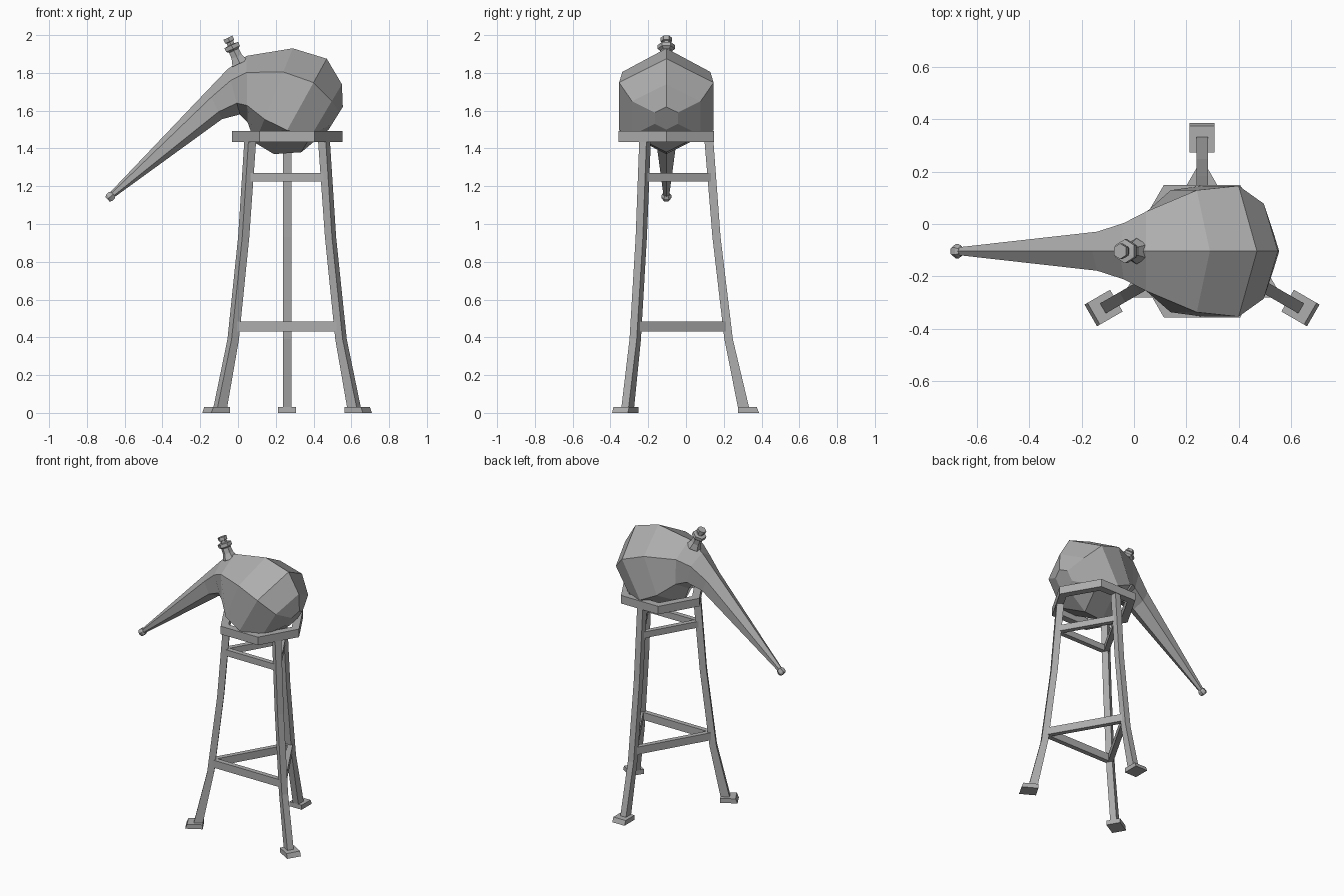
import bpy, bmesh
from math import sin, cos, pi, radians
from mathutils import Vector, Matrix

if "Cube" in bpy.data.objects:
    bpy.data.objects.remove(bpy.data.objects["Cube"])

CX, CY = 0.26, -0.104   # tripod axis

grey = bpy.data.materials.new("metal_grey")
grey.use_nodes = True
COLOUR = (0.42, 0.42, 0.42, 1)
grey.diffuse_color = COLOUR
grey.node_tree.nodes["Principled BSDF"].inputs["Base Color"].default_value = COLOUR


def finish(name, bm, matrix=Matrix()):
    bmesh.ops.recalc_face_normals(bm, faces=bm.faces)
    mesh = bpy.data.meshes.new(name)
    bm.to_mesh(mesh)
    bm.free()
    mesh.transform(matrix)
    mesh.materials.append(grey)
    obj = bpy.data.objects.new(name, mesh)
    bpy.context.collection.objects.link(obj)
    return obj


def loft(name, loops, matrix=Matrix(), closed=False):
    """Skin a list of equal-length point loops, capping the ends."""
    bm = bmesh.new()
    rows = [[bm.verts.new(p) for p in loop] for loop in loops]
    n = len(rows[0])
    pairs = list(zip(rows, rows[1:])) + ([(rows[-1], rows[0])] if closed else [])
    for a, b in pairs:
        for i in range(n):
            j = (i + 1) % n
            bm.faces.new((a[i], a[j], b[j], b[i]))
    if not closed:
        bm.faces.new(rows[0])
        bm.faces.new(rows[-1])
    return finish(name, bm, matrix)


def hex_section(top, bottom):
    """Six-sided section spanning two (x, z) ridge points."""
    top, bottom = Vector((top[0], 0, top[1])), Vector((bottom[0], 0, bottom[1]))
    mid, up = (top + bottom) / 2, (top - bottom) / 2
    return [mid + up * cos(k * pi / 3) + Vector((0, up.length * sin(k * pi / 3), 0))
            for k in range(6)]


def hex_loop(r, z):
    return [(r * cos(k * pi / 3), r * sin(k * pi / 3), z) for k in range(6)]


def box(name, x, y, z, matrix):
    """Box from (min, max) pairs."""
    loops = [[(x[0], y[0], h), (x[1], y[0], h), (x[1], y[1], h), (x[0], y[1], h)] for h in z]
    return loft(name, loops, matrix)


# Globe with a bent neck tapering into the long spout
body = [
    ((0.555, 1.62), (0.48, 1.50)),
    ((0.55, 1.74), (0.335, 1.38)),
    ((0.47, 1.875), (0.19, 1.37)),
    ((0.29, 1.93), (0.09, 1.43)),
    ((0.045, 1.89), (0.05, 1.54)),
    ((-0.055, 1.82), (0.01, 1.58)),
    ((-0.16, 1.71), (-0.085, 1.555)),
    ((-0.675, 1.17), (-0.65, 1.145)),
]
loft("globe_and_spout", [hex_section(a, b) for a, b in body],
     Matrix.Translation((0, CY, 0)))

# Rolled lip at the spout end
lip_axis = Vector((-0.74, 0, -0.67)).to_track_quat('Z', 'Y').to_matrix().to_4x4()
loft("spout_lip", [hex_loop(r, z) for r, z in
                   ((0.018, 0), (0.027, 0.012), (0.027, 0.03), (0.019, 0.042))],
     Matrix.Translation((-0.66, CY, 1.159)) @ lip_axis)

# Filler neck with flange and cap on the shoulder
cap_axis = Vector((-0.42, 0, 0.9)).to_track_quat('Z', 'Y').to_matrix().to_4x4()
loft("filler_cap", [hex_loop(r, z) for r, z in
                    ((0.05, 0), (0.034, 0.04), (0.032, 0.075), (0.046, 0.085),
                     (0.046, 0.107), (0.022, 0.11), (0.022, 0.125),
                     (0.03, 0.128), (0.03, 0.15))],
     Matrix.Translation((0.01, CY, 1.85)) @ cap_axis)

# Hexagonal collar that carries the globe
loft("support_ring", [hex_loop(r, z) for r, z in
                      ((0.292, 1.435), (0.292, 1.492), (0.235, 1.492), (0.235, 1.435))],
     Matrix.Translation((CX, CY, 0)), closed=True)

# Three legs with feet, plus the braces opposite each leg
leg_profile = ((0.202, 0.249, 1.44), (0.244, 0.287, 0.93),
               (0.307, 0.352, 0.39), (0.381, 0.44, 0.02))
W = 0.022
for k, side in enumerate(("back", "right", "left")):
    spin = Matrix.Translation((CX, CY, 0)) @ Matrix.Rotation(radians(90 + 120 * k), 4, 'Z')
    loft(side + "_leg", [[(a, -W, z), (b, -W, z), (b, W, z), (a, W, z)]
                         for a, b, z in leg_profile], spin)
    loft(side + "_foot", [[(a, -0.048, z), (b, -0.048, z), (b, 0.048, z), (a, 0.048, z)]
                          for a, b, z in ((0.378, 0.491, 0), (0.378, 0.478, 0.032))], spin)
    box(side + "_upper_brace", (-0.137, -0.103), (-0.2, 0.2), (1.226, 1.27), spin)
    box(side + "_lower_brace", (-0.177, -0.143), (-0.272, 0.272), (0.43, 0.483), spin)
